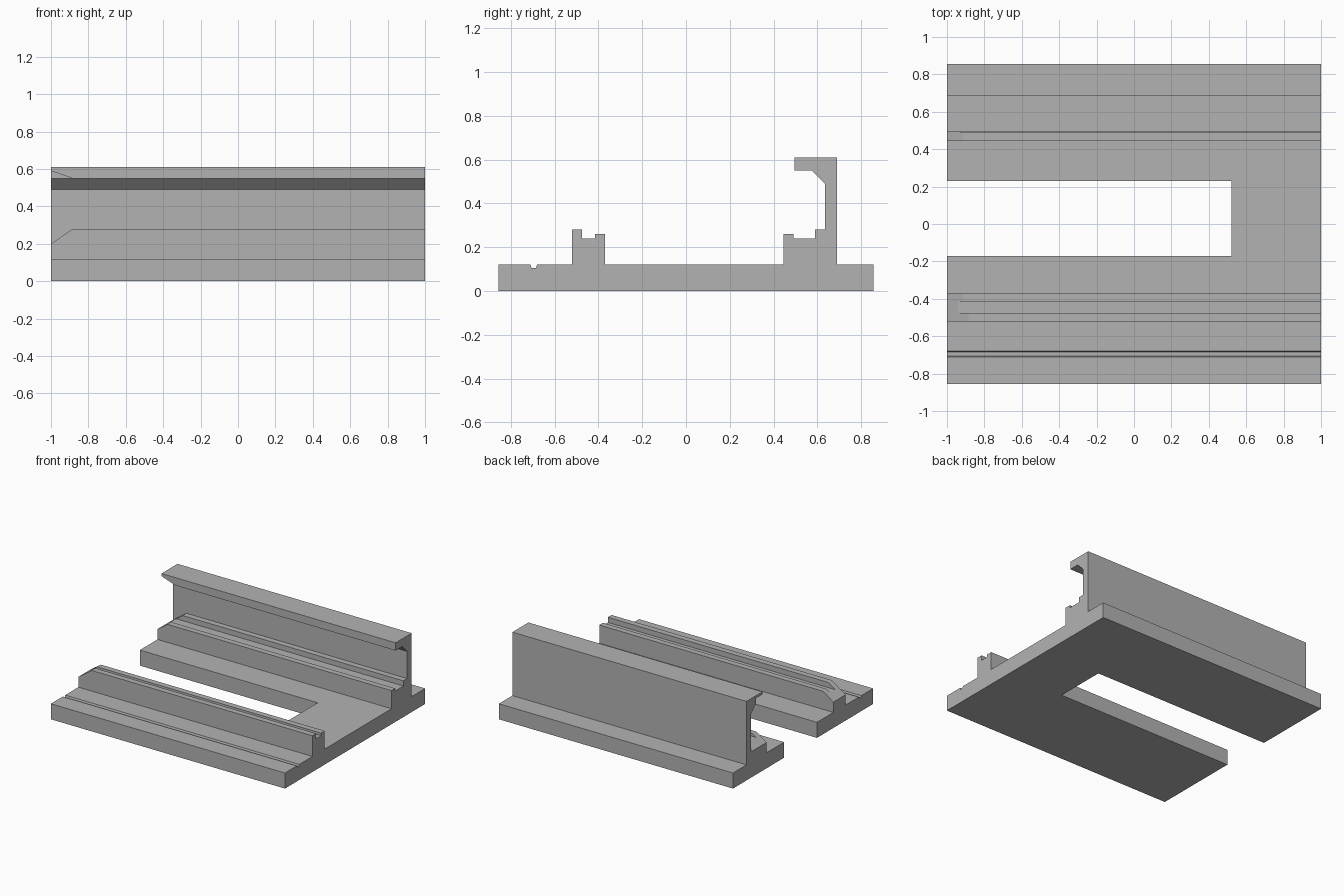
import bpy
import bmesh
from mathutils import Vector

cube = bpy.data.objects.get("Cube")
if cube:
    bpy.data.objects.remove(cube, do_unlink=True)

# Single plain grey
grey = bpy.data.materials.new("plain_grey")
grey.use_nodes = True
grey.diffuse_color = (0.45, 0.45, 0.45, 1)
grey.node_tree.nodes["Principled BSDF"].inputs["Base Color"].default_value = grey.diffuse_color


def prism(name, points, offset):
    """Extrude a closed flat outline by a vector."""
    bm = bmesh.new()
    face = bm.faces.new([bm.verts.new(p) for p in points])
    ext = bmesh.ops.extrude_face_region(bm, geom=[face])
    verts = [v for v in ext["geom"] if isinstance(v, bmesh.types.BMVert)]
    bmesh.ops.translate(bm, verts=verts, vec=Vector(offset))
    bmesh.ops.recalc_face_normals(bm, faces=bm.faces)
    mesh = bpy.data.meshes.new(name)
    bm.to_mesh(mesh)
    bm.free()
    mesh.materials.append(grey)
    obj = bpy.data.objects.new(name, mesh)
    bpy.context.collection.objects.link(obj)
    return obj


def cut(target, cutter):
    """Subtract a cutter and remove it."""
    cutter.hide_render = True
    mod = target.modifiers.new(cutter.name, 'BOOLEAN')
    mod.operation = 'DIFFERENCE'
    mod.solver = 'EXACT'
    mod.object = cutter
    bpy.context.view_layer.objects.active = target
    bpy.ops.object.modifier_apply(modifier=mod.name)
    bpy.data.objects.remove(cutter, do_unlink=True)


# Base plate, small groove, front rail and hooked back rail as one section (y, z)
base = 0.12
section = [
    (-0.855, 0), (-0.855, base),
    (-0.71, base), (-0.705, 0.105), (-0.685, 0.105), (-0.68, base),
    (-0.52, base), (-0.52, 0.28), (-0.475, 0.28), (-0.475, 0.24),
    (-0.415, 0.24), (-0.415, 0.26), (-0.37, 0.26), (-0.37, base),
    (0.445, base), (0.445, 0.26), (0.49, 0.26), (0.49, 0.24),
    (0.59, 0.24), (0.59, 0.28), (0.635, 0.28), (0.635, 0.49),
    (0.575, 0.55), (0.495, 0.55), (0.495, 0.61), (0.69, 0.61),
    (0.69, base), (0.855, base), (0.855, 0),
]
rail_base = prism("rail_base", [(-1, y, z) for y, z in section], (2, 0, 0))

# Open slot through the plate
slot = [(-1.1, -0.17), (0.52, -0.17), (0.52, 0.23), (-1.1, 0.23)]
cut(rail_base, prism("slot_cutter", [(x, y, -0.1) for x, y in slot], (0, 0, 0.3)))

# Lead-in ramp on both rails
ramp = [(-1.1, 0.13), (-0.8, 0.339), (-0.8, 0.4), (-1.1, 0.4)]
cut(rail_base, prism("ramp_cutter", [(x, -0.6, z) for x, z in ramp], (0, 1.235, 0)))

# Lead-in ramp under the overhanging lip
lip = [(-1.1, 0.5), (-1.1, 0.625), (-0.885, 0.55), (-0.885, 0.5)]
cut(rail_base, prism("lip_cutter", [(x, 0.4, z) for x, z in lip], (0, 0.175, 0)))
